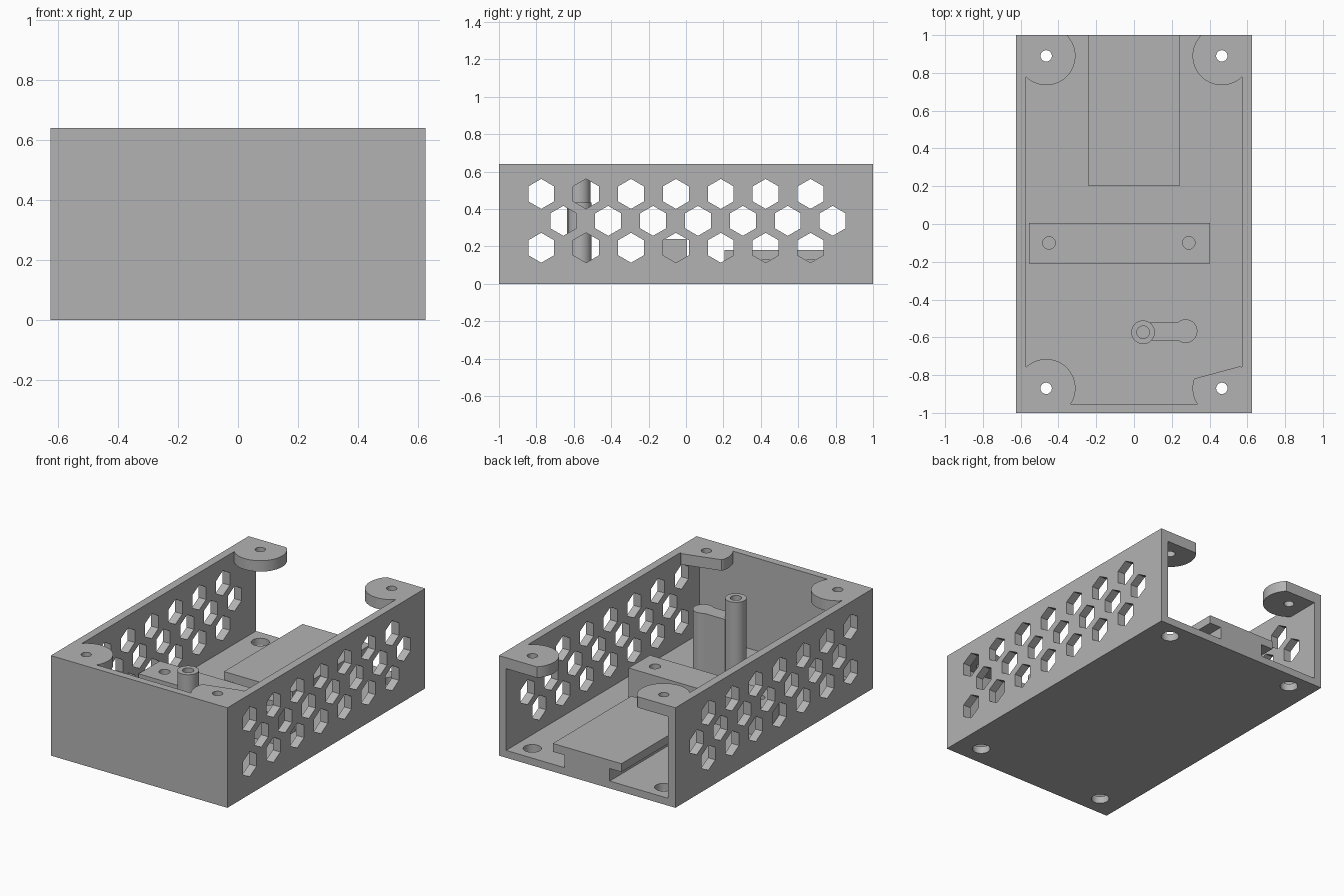
import bpy, bmesh, math
from mathutils import Vector

cube = bpy.data.objects.get("Cube")
if cube:
    bpy.data.objects.remove(cube, do_unlink=True)

# Overall sizes
W, L, H = 0.625, 1.0, 0.64
IN_X, IN_FRONT, FLOOR = 0.573, -0.953, 0.047
SCREWS = [(sx * 0.465, y) for sx in (-1, 1) for y in (-0.87, 0.89)]

grey = bpy.data.materials.new("plain grey")
grey.use_nodes = True
COLOUR = (0.45, 0.45, 0.45, 1)
grey.diffuse_color = COLOUR
grey.node_tree.nodes["Principled BSDF"].inputs["Base Color"].default_value = COLOUR


def circle(cx, cy, r, n=48, start=0.0):
    return [(cx + r * math.cos(start + math.tau * i / n),
             cy + r * math.sin(start + math.tau * i / n)) for i in range(n)]


def rect(x0, x1, y0, y1):
    return [(x0, y0), (x1, y0), (x1, y1), (x0, y1)]


def prism(bm, outline, a, b, axis="z"):
    """Extrude a 2D outline from a to b along the axis."""
    place = {"z": lambda u, v, w: Vector((u, v, w)),
             "x": lambda u, v, w: Vector((w, u, v)),
             "y": lambda u, v, w: Vector((u, w, v))}[axis]
    lo = [bm.verts.new(place(u, v, a)) for u, v in outline]
    hi = [bm.verts.new(place(u, v, b)) for u, v in outline]
    bm.faces.new(lo)
    bm.faces.new(hi)
    for i in range(len(lo)):
        j = (i + 1) % len(lo)
        bm.faces.new((lo[i], lo[j], hi[j], hi[i]))


def make(name, *prisms):
    bm = bmesh.new()
    for p in prisms:
        prism(bm, *p)
    bmesh.ops.recalc_face_normals(bm, faces=bm.faces)
    mesh = bpy.data.meshes.new(name)
    bm.to_mesh(mesh)
    bm.free()
    mesh.materials.append(grey)
    obj = bpy.data.objects.new(name, mesh)
    bpy.context.collection.objects.link(obj)
    return obj


def cut(obj, *prisms):
    """Subtract prisms from the object and bake the result."""
    cutter = make("cutter", *prisms)
    cutter.hide_render = True
    mod = obj.modifiers.new("cut", "BOOLEAN")
    mod.operation, mod.solver, mod.object = "DIFFERENCE", "EXACT", cutter
    graph = bpy.context.evaluated_depsgraph_get()
    mesh = bpy.data.meshes.new_from_object(obj.evaluated_get(graph))
    obj.modifiers.clear()
    obj.data = mesh
    bpy.data.objects.remove(cutter, do_unlink=True)


# Tray open at the top and back, with honeycomb side vents and floor holes
shell = make("tray_shell", (rect(-W, W, -L, L), 0, H))
cut(shell, (rect(-IN_X, IN_X, IN_FRONT, L + 0.2), FLOOR, H + 0.2))
openings = []
for z, y0 in ((0.193, -0.774), (0.337, -0.656), (0.481, -0.774)):
    for i in range(7):
        vent = circle(y0 + 0.24 * i, z, 0.08, 6, math.pi / 6)
        openings.append((vent, -W - 0.1, W + 0.1, "x"))
openings += [(circle(x, y, 0.053), -0.1, 0.08) for x, y in SCREWS]
cut(shell, *openings)
parts = [shell]

# Rounded screw tabs under the rim, trimmed to the inside of the walls
for x, y in SCREWS:
    outline = []
    for px, py in circle(x, y, 0.155, 64):
        px = max(-IN_X, min(IN_X, px))
        py = max(IN_FRONT, min(L, py))
        if x > 0 and y < 0:  # this tab has a slanted straight edge
            py = min(py, -0.75 + (px - IN_X) * 0.27)
        if (px, py) not in outline:
            outline.append((px, py))
    name = ("front" if y < 0 else "back") + ("_left" if x > 0 else "_right")
    tab = make(name + "_screw_tab", (outline, H - 0.07, H))
    cut(tab, (circle(x, y, 0.03), 0.5, 0.7))
    parts.append(tab)

# T-shaped rail on the floor at the open end
half = [(0.16, FLOOR), (0.16, 0.127), (0.243, 0.127), (0.243, 0.18)]
profile = half + [(-x, z) for x, z in reversed(half)]
parts.append(make("t_rail", (profile, 0.205, L, "y")))

# Cross bar with two blind holes
bar = make("cross_bar", (rect(-0.557, 0.403, -0.21, 0.005), FLOOR, 0.24))
cut(bar, *[(circle(x, -0.1, 0.033), 0.06, 0.3) for x in (-0.45, 0.29)])
parts.append(bar)

# Tall hollow post
post = make("hollow_post", (circle(0.048, -0.573, 0.0625), FLOOR, 0.563))
cut(post, (circle(0.048, -0.573, 0.033), 0.06, 0.7))
parts.append(post)

# Shorter solid post with a web joining it to the hollow post
cx, cy, r, web = 0.273, -0.567, 0.0625, 0.049
sweep = math.pi - math.asin(web / r)
arc = [(cx + r * math.cos(sweep * t / 20), cy + r * math.sin(sweep * t / 20))
       for t in range(-20, 21)]
arc += [(0.086, cy + web), (0.086, cy - web)]
parts.append(make("webbed_post", (arc, FLOOR, 0.435)))

# Smooth round surfaces, keep edges sharp
bpy.ops.object.select_all(action="DESELECT")
for obj in parts:
    obj.select_set(True)
bpy.context.view_layer.objects.active = shell
bpy.ops.object.shade_smooth_by_angle(angle=math.radians(25))
